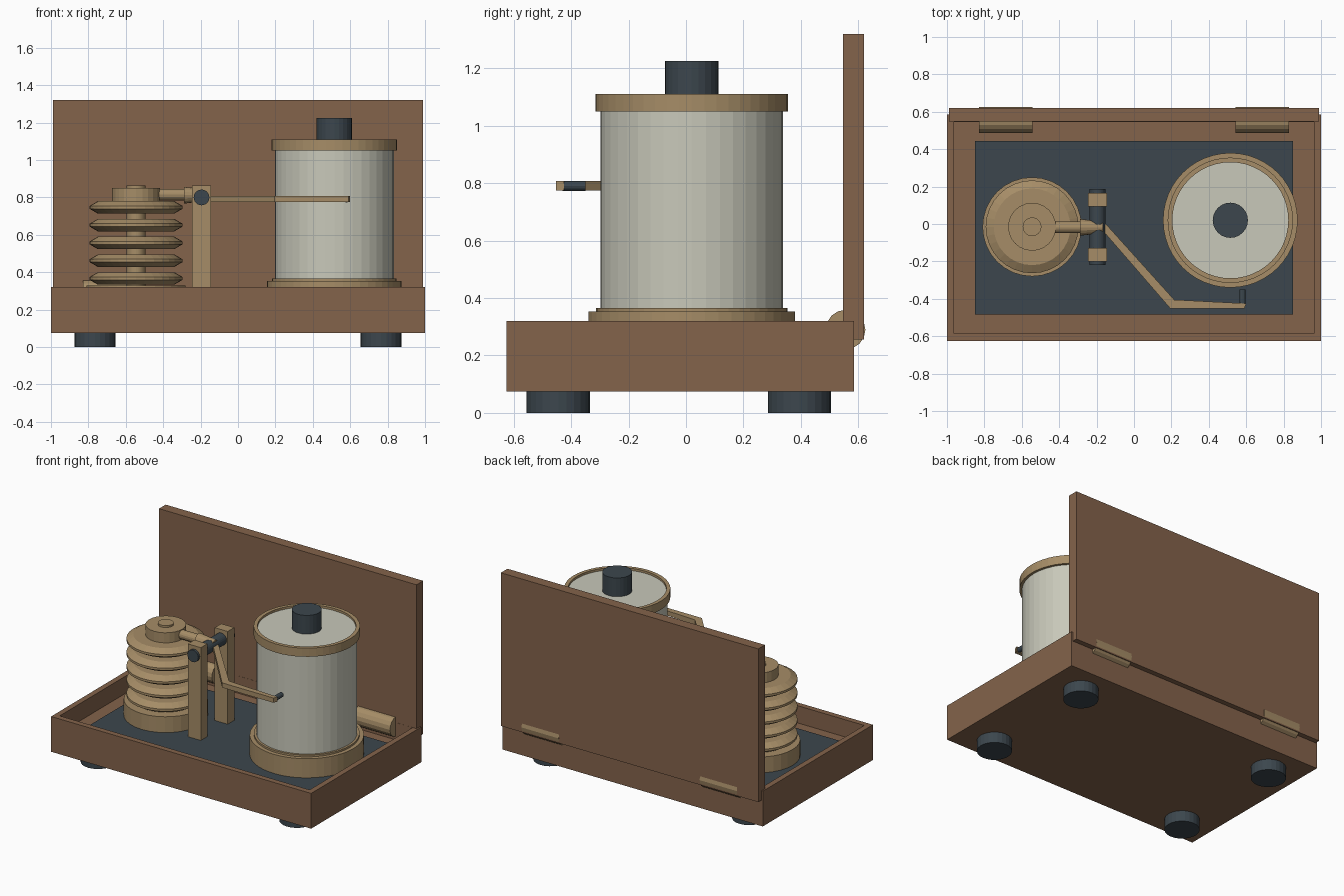
import bpy, bmesh, math
from mathutils import Matrix, Vector

cube = bpy.data.objects.get("Cube")
if cube:
    bpy.data.objects.remove(cube, do_unlink=True)


def material(name, rgb):
    m = bpy.data.materials.new(name)
    m.use_nodes = True
    m.diffuse_color = (*rgb, 1)
    m.node_tree.nodes["Principled BSDF"].inputs["Base Color"].default_value = (*rgb, 1)
    return m


WOOD = material("brown wood", (0.23, 0.125, 0.07))
BRASS = material("dull brass", (0.38, 0.265, 0.135))
PAPER = material("chart paper", (0.58, 0.58, 0.49))
DARK = material("dark slate", (0.045, 0.062, 0.075))


def finish(name, bm, mat):
    bmesh.ops.recalc_face_normals(bm, faces=bm.faces)
    mesh = bpy.data.meshes.new(name)
    bm.to_mesh(mesh)
    bm.free()
    mesh.materials.append(mat)
    ob = bpy.data.objects.new(name, mesh)
    bpy.context.collection.objects.link(ob)
    return ob


def box(name, mat, x, y, z):
    """Box from (min, max) pairs on each axis."""
    bm = bmesh.new()
    bmesh.ops.create_cube(bm, size=1)
    for v in bm.verts:
        v.co = [(a + b) / 2 + c * (b - a) for c, (a, b) in zip(v.co, (x, y, z))]
    return finish(name, bm, mat)


def lathe(name, mat, centre, profile, axis="Z", sides=32):
    """Turned solid from (radius, height) points, capped at both ends."""
    bm = bmesh.new()
    rings = []
    for r, h in profile:
        rings.append([bm.verts.new((r * math.cos(t), r * math.sin(t), h))
                      for t in (2 * math.pi * i / sides for i in range(sides))])
    for a, b in zip(rings, rings[1:]):
        for i in range(sides):
            j = (i + 1) % sides
            bm.faces.new((a[i], a[j], b[j], b[i]))
    bm.faces.new(rings[0])
    bm.faces.new(rings[-1])
    turn = Vector((0, 0, 1)).rotation_difference(
        Vector([float(axis == k) for k in "XYZ"])).to_matrix().to_4x4()
    bm.transform(Matrix.Translation(centre) @ turn)
    return finish(name, bm, mat)


def rod(name, mat, centre, r, lo, hi, axis="Z", sides=24):
    return lathe(name, mat, centre, [(r, lo), (r, hi)], axis, sides)


# Wooden tray: a box whose top is inset and pushed down
tray = box("tray", WOOD, (-1, 1), (-0.625, 0.585), (0.075, 0.32))
bm = bmesh.new()
bm.from_mesh(tray.data)
top = max(bm.faces, key=lambda f: f.calc_center_median().z)
bmesh.ops.inset_region(bm, faces=[top], thickness=0.055)
for v in top.verts:
    v.co.z = 0.2
# sink walls need their own edges, so the inset ring keeps the rim height
walls = bmesh.ops.extrude_face_region(bm, geom=[top])
for v in top.verts:
    if v.is_valid:
        v.co.z = 0.32
if top.is_valid:
    bm.faces.remove(top)
bm.to_mesh(tray.data)
bm.free()
box("floor_plate", DARK, (-0.85, 0.85), (-0.485, 0.445), (0.19, 0.22))

# Open lid, hinges and feet
box("lid", WOOD, (-0.99, 0.99), (0.547, 0.62), (0.255, 1.32))
for side, sx in (("right", -1), ("left", 1)):
    rod(side + "_hinge", BRASS, (sx * 0.685, 0.556, 0.29), 0.069, -0.143, 0.143, "X", 16)
    for end, y in (("front", -0.445), ("back", 0.395)):
        rod(f"{end}_{side}_foot", DARK, (sx * 0.765, y, 0), 0.11, 0, 0.08)

# Recording drum
drum = (0.515, 0.02, 0)
lathe("drum_base", BRASS, drum,
      [(0.36, 0.215), (0.36, 0.353), (0.333, 0.353), (0.333, 0.366)], sides=48)
rod("drum", PAPER, drum, 0.318, 0.36, 1.095, sides=40)
lathe("drum_rim", BRASS, drum,
      [(0.315, 1.05), (0.335, 1.05), (0.335, 1.11), (0.31, 1.11), (0.31, 1.09)], sides=48)
# the rim is an open ring: drop its cap so the paper top shows
rim = bpy.data.objects["drum_rim"].data
bm = bmesh.new()
bm.from_mesh(rim)
bmesh.ops.delete(bm, geom=[f for f in bm.faces if len(f.verts) > 4], context="FACES_ONLY")
bm.to_mesh(rim)
bm.free()
rod("drum_knob", DARK, drum, 0.094, 1.09, 1.225)

# Stack of pressure capsules
stack = (-0.545, -0.015, 0)
rod("capsule_base", BRASS, stack, 0.265, 0.215, 0.33, sides=32)
rod("capsule_core", BRASS, stack, 0.05, 0.32, 0.863)
for i in range(5):
    lathe(f"capsule_{i + 1}", BRASS, (stack[0], stack[1], 0.367 + i * 0.095),
          [(0.13, -0.033), (0.205, -0.033), (0.248, -0.008),
           (0.248, 0.008), (0.205, 0.033), (0.13, 0.033)])
rod("capsule_cap", BRASS, stack, 0.128, 0.775, 0.85)

# Posts, axle and linkage
for name, y in (("front_post", -0.165), ("back_post", 0.13)):
    box(name, BRASS, (-0.245, -0.145), (y - 0.036, y + 0.036), (0.215, 0.865))
rod("axle", DARK, (-0.195, -0.016, 0.8), 0.042, -0.202, 0.202, "Y")
rod("link_rod", BRASS, (0, -0.018, 0.815), 0.031, -0.425, -0.28, "X", 16)
lathe("link_collar", BRASS, (0, -0.018, 0.812), [(0.045, -0.29), (0.03, -0.165)], "X", 16)

# Bent pen arm, extruded from its outline
outline = [(-0.21, 0.01), (-0.15, 0.0), (0.215, -0.405), (0.6, -0.425),
           (0.59, -0.453), (0.195, -0.453), (-0.15, -0.055), (-0.21, -0.04)]
bm = bmesh.new()
face = bm.faces.new([bm.verts.new((x, y, 0.775)) for x, y in outline])
up = bmesh.ops.extrude_face_region(bm, geom=[face])["geom"]
bmesh.ops.translate(bm, vec=(0, 0, 0.033),
                    verts=[v for v in up if isinstance(v, bmesh.types.BMVert)])
if not any(f.normal.z < -0.9 for f in bm.faces):
    bm.normal_update()
finish("pen_arm", bm, BRASS)
rod("pen_tip", DARK, (0.58, 0, 0.79), 0.017, -0.43, -0.35, "Y", 12)
